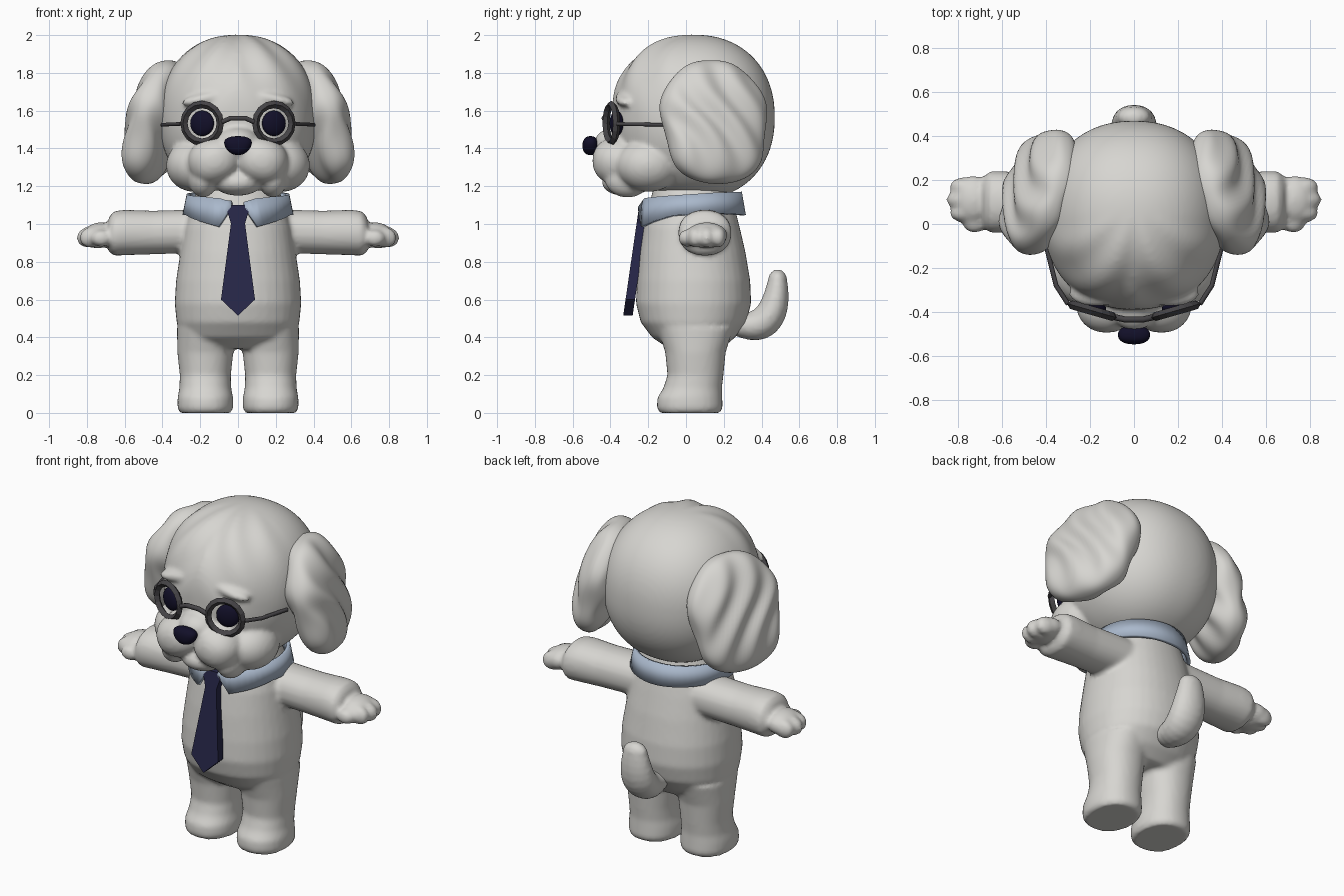
import bpy, bmesh, math
from mathutils import Vector, Matrix, Euler

cube = bpy.data.objects.get("Cube")
if cube:
    bpy.data.objects.remove(cube)

X, Y, Z = Vector((1, 0, 0)), Vector((0, 1, 0)), Vector((0, 0, 1))


def material(name, colour):
    m = bpy.data.materials.new(name)
    m.use_nodes = True
    m.diffuse_color = (*colour, 1)
    m.node_tree.nodes["Principled BSDF"].inputs["Base Color"].default_value = (*colour, 1)
    return m


FUR = material("cream fur", (0.68, 0.67, 0.64))
NAVY = material("navy cloth", (0.02, 0.02, 0.065))
BLACK = material("nose and eye black", (0.006, 0.005, 0.022))
FRAME = material("dark grey frame", (0.06, 0.057, 0.062))
BLUE = material("pale blue cloth", (0.40, 0.48, 0.60))


def finish(name, bm, mat, smooth=True, voxel=0, rounds=4):
    """Turn a bmesh into an object; voxel > 0 fuses overlapping shells."""
    bmesh.ops.recalc_face_normals(bm, faces=bm.faces)
    mesh = bpy.data.meshes.new(name)
    bm.to_mesh(mesh)
    bm.free()
    mesh.materials.append(mat)
    for p in mesh.polygons:
        p.use_smooth = smooth
    ob = bpy.data.objects.new(name, mesh)
    bpy.context.collection.objects.link(ob)
    if voxel:
        fuse = ob.modifiers.new("fuse", "REMESH")
        fuse.mode, fuse.voxel_size, fuse.use_smooth_shade = "VOXEL", voxel, True
        relax = ob.modifiers.new("relax", "SMOOTH")
        relax.factor, relax.iterations = 0.5, rounds
    return ob


def blob(bm, centre, radii, power=2.0, turn=(0, 0, 0), warp=None):
    """Superellipsoid, optionally warped in its own space."""
    made = bmesh.ops.create_icosphere(bm, subdivisions=5 if warp else 4, radius=1)["verts"]
    rot = Euler([math.radians(a) for a in turn]).to_matrix()
    for v in made:
        d = v.co.normalized()
        d /= sum(abs(c) ** power for c in d) ** (1 / power)
        p = Vector(a * r for a, r in zip(d, radii))
        if warp:
            p = warp(p, d)
        v.co = rot @ p + Vector(centre)


def loft(bm, rings, u, v, n=40, power=2.2):
    """Skin rounded rings given as (centre, radius along u, radius along v)."""
    loops = []
    for c, ru, rv in rings:
        loop = []
        for i in range(n):
            a = math.tau * i / n
            s, t = math.cos(a), math.sin(a)
            k = (abs(s) ** power + abs(t) ** power) ** (-1 / power)
            loop.append(bm.verts.new(Vector(c) + u * s * k * ru + v * t * k * rv))
        loops.append(loop)
    for a, b in zip(loops, loops[1:]):
        for i in range(n):
            bm.faces.new((a[i], a[(i + 1) % n], b[(i + 1) % n], b[i]))
    bm.faces.new(loops[0])
    bm.faces.new(loops[-1])


# Body: torso, legs, arms, paws fused into one soft skin
bm = bmesh.new()
loft(bm, [((0, cy, z), rx, ry) for z, cy, rx, ry in (
    (.34, .05, .22, .14), (.40, .04, .30, .22), (.48, .04, .325, .28), (.58, .04, .335, .305),
    (.70, .04, .328, .30), (.85, .035, .305, .28), (.98, .03, .285, .255),
    (1.06, .03, .26, .235), (1.2, .03, .21, .20))], X, Y)
for s in (-1, 1):
    loft(bm, [((s * .173, cy, z), rx, ry) for z, cy, rx, ry in (
        (0, .02, .135, .16), (.025, .02, .147, .174), (.08, .02, .147, .172), (.13, .035, .137, .155),
        (.20, .05, .135, .148), (.32, .05, .148, .16), (.45, .05, .15, .20))], X, Y)
    loft(bm, [((s * x, .10, z), ry, rz) for x, z, ry, rz in (
        (.15, .96, .13, .12), (.28, .96, .13, .115), (.45, .955, .13, .115), (.60, .955, .14, .12),
        (.655, .95, .14, .118), (.685, .945, .115, .09))], Y, Z)
    blob(bm, (s * .735, .11, .94), (.09, .11, .068), turn=(0, s * 10, 0))
    for fy, reach in ((.05, .775), (.11, .79), (.17, .775)):
        blob(bm, (s * reach, fy, .93), (.065, .042, .055), turn=(0, s * 12, 0))
    blob(bm, (s * .725, .005, .925), (.055, .045, .045))
finish("body", bm, FUR, voxel=.014)

# Tail: chain of blobs along an upward curl
bm = bmesh.new()
path = [Vector(p) for p in ((0, .26, .47), (0, .45, .42), (0, .48, .56), (0, .485, .70))]
for i in range(13):
    t = i / 12
    k = 1 - t
    p = path[0] * k ** 3 + path[1] * 3 * k * k * t + path[2] * 3 * k * t * t + path[3] * t ** 3
    r = .06 + .03 * math.sin(math.pi * t)
    blob(bm, p, (r + .015, r * .85, r))
finish("tail", bm, FUR, voxel=.013)


# Head with swept fringe, jowls and chin
def fringe(p, d):
    front = max(0, -d.y) * max(0, d.z) * 2
    swirl = math.atan2(d.x, -d.y + .2)
    return p * (1 + .022 * front * math.sin(11 * abs(swirl) + 5 * d.z))


bm = bmesh.new()
blob(bm, (0, .04, 1.565), (.415, .43, .437), 2.2, warp=fringe)
blob(bm, (0, -.36, 1.43), (.115, .125, .085))
blob(bm, (0, -.33, 1.22), (.13, .115, .07))
for s in (-1, 1):
    blob(bm, (s * .125, -.35, 1.335), (.14, .145, .125), 2.2, (0, s * 20, 0))
    blob(bm, (s * .185, -.31, 1.24), (.075, .12, .10))
    blob(bm, (s * .23, -.20, 1.31), (.15, .17, .14))
    blob(bm, (s * .17, -.315, 1.665), (.13, .06, .035), turn=(0, s * 12, 0))
finish("head", bm, FUR, voxel=.014, rounds=3)


# Floppy ears with wavy locks
def locks(p, d):
    p.x += .014 * d.x * math.sin(32 * p.y + 14 * p.z + 1.5 * math.sin(9 * p.z))
    p.y += .014 * math.sin(16 * p.z) * d.y
    return p


for s, side in ((-1, "right"), (1, "left")):
    bm = bmesh.new()
    blob(bm, (s * .43, .15, 1.54), (.128, .285, .335), 2.35, (0, -s * 15, s * 18), locks)
    finish(side + "_ear", bm, FUR)

    # Eyes
    bm = bmesh.new()
    blob(bm, (s * .19, -.368, 1.533), (.066, .03, .067), turn=(0, 0, s * 20))
    finish(side + "_eye", bm, BLACK)

    # Faceted spectacle rims
    bpy.ops.mesh.primitive_torus_add(
        major_segments=16, minor_segments=4, major_radius=.1, minor_radius=.02,
        location=(s * .19, -.395, 1.533), rotation=(math.pi / 2, 0, math.radians(s * 16)))
    rim = bpy.context.object
    rim.name = side + "_rim"
    rim.data.materials.append(FRAME)


# Nose
bm = bmesh.new()
blob(bm, (0, -.505, 1.415), (.07, .043, .05), 2.3, warp=lambda p, d: Vector((p.x * (1 + .25 * d.z), p.y, p.z)))
finish("nose", bm, BLACK)


def wire(name, points, radius):
    curve = bpy.data.curves.new(name, "CURVE")
    curve.dimensions, curve.bevel_depth, curve.bevel_resolution = "3D", radius, 1
    curve.use_fill_caps = True
    line = curve.splines.new("POLY")
    line.points.add(len(points) - 1)
    for q, p in zip(line.points, points):
        q.co = (*p, 1)
    curve.materials.append(FRAME)
    bpy.context.collection.objects.link(bpy.data.objects.new(name, curve))


# Spectacle bridge and temples
wire("bridge", [(-.085, -.425, 1.54), (-.04, -.435, 1.56), (.04, -.435, 1.56), (.085, -.425, 1.54)], .014)
for s, side in ((-1, "right"), (1, "left")):
    wire(side + "_temple", [(s * .30, -.365, 1.53), (s * .355, -.28, 1.528), (s * .40, -.10, 1.525)], .011)

# Shirt collar: band with two pointed front flaps
bm = bmesh.new()
edge = ((7, 1.115, 1.085), (21, 1.135, .985), (70, 1.15, 1.045), (120, 1.165, 1.055), (180, 1.17, 1.045))


def band(f):
    for (a, t0, b0), (b, t1, b1) in zip(edge, edge[1:]):
        if f <= b:
            k = (f - a) / (b - a)
            return t0 + (t1 - t0) * k, b0 + (b1 - b0) * k


previous = None
for deg in list(range(7, 180, 7)) + list(range(185, 354, 7)) + [353]:
    top, low = band(max(7, min(deg, 360 - deg)))
    a = math.radians(deg)
    pair = [bm.verts.new((r * math.sin(a), .03 - r * .98 * math.cos(a), z)) for r, z in ((.262, top), (.284, low))]
    if previous:
        bm.faces.new((*previous, pair[1], pair[0]))
    previous = pair
collar = finish("collar", bm, BLUE)
thick = collar.modifiers.new("thickness", "SOLIDIFY")
thick.thickness, thick.offset = .02, 0
bpy.context.view_layer.objects.active = collar
collar.select_set(True)


# Necktie: knot and blade as flat slabs leaning forward
def slab(name, half, depth):
    bm = bmesh.new()
    outline = half + [(-x, z) for x, z in reversed(half) if x]
    rows = [[bm.verts.new((x, -.262 - (1 - z) * .145 + d, z)) for x, z in outline] for d in (0, depth)]
    bm.faces.new(rows[0])
    bm.faces.new(rows[1])
    n = len(outline)
    for i in range(n):
        j = (i + 1) % n
        bm.faces.new((rows[0][i], rows[0][j], rows[1][j], rows[1][i]))
    finish(name, bm, NAVY, smooth=False)


slab("tie_blade", [(.035, 1.02), (.09, .60), (0, .515)], .05)
slab("tie_knot", [(.035, 1.10), (.056, 1.065), (.032, .985)], .07)
